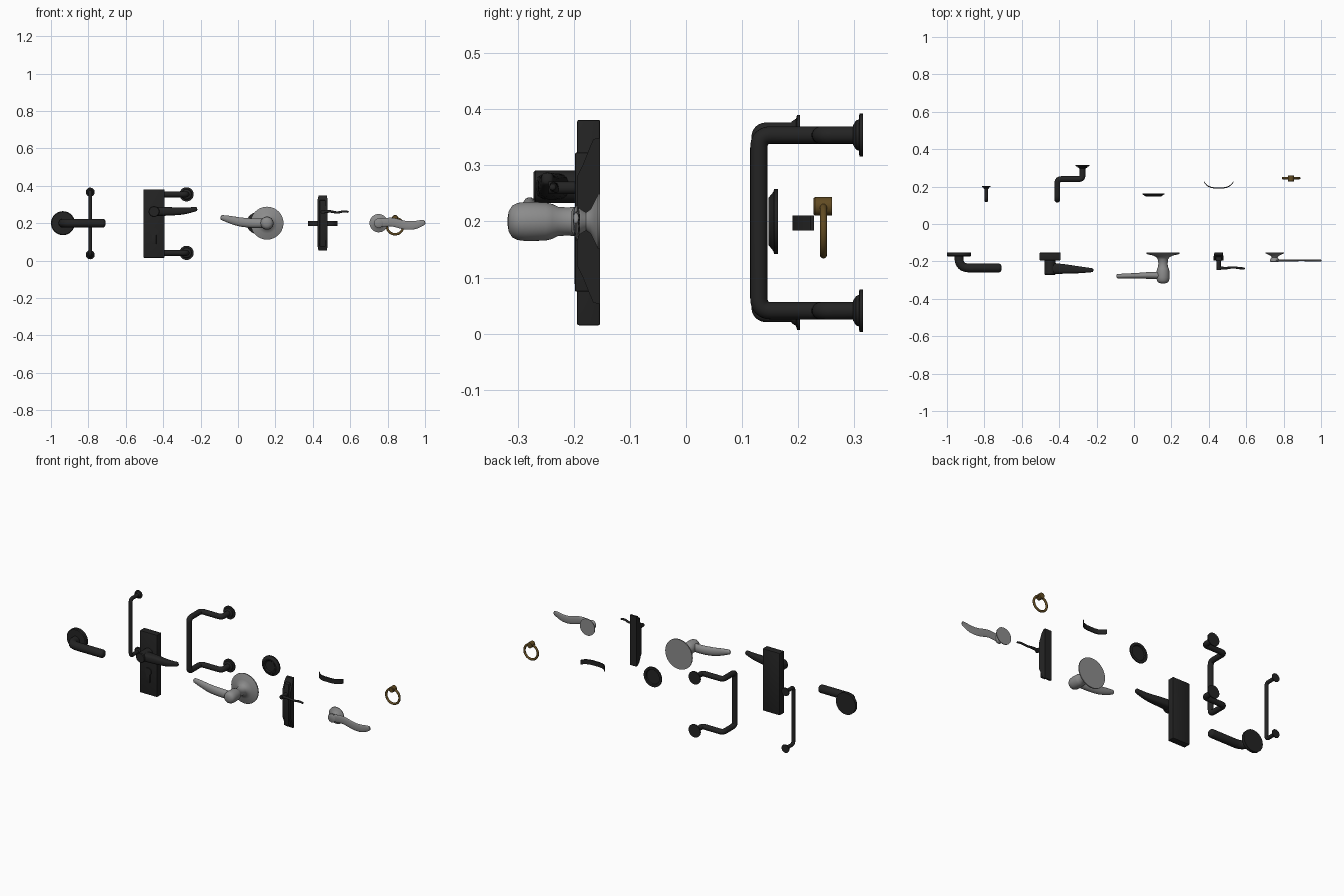
import bpy, bmesh, math
from mathutils import Vector, Quaternion

if "Cube" in bpy.data.objects:
    bpy.data.objects.remove(bpy.data.objects["Cube"])


def mat(name, col):
    m = bpy.data.materials.new(name)
    m.diffuse_color = (*col, 1)
    m.use_nodes = True
    m.node_tree.nodes["Principled BSDF"].inputs["Base Color"].default_value = m.diffuse_color
    return m


BLACK = mat("matte_black", (0.017, 0.017, 0.017))
STEEL = mat("satin_steel", (0.26, 0.26, 0.26))
BRASS = mat("aged_brass", (0.12, 0.07, 0.016))


def finish(bm, name, m):
    bmesh.ops.recalc_face_normals(bm, faces=bm.faces)
    me = bpy.data.meshes.new(name)
    bm.to_mesh(me)
    bm.free()
    me.materials.append(m)
    ob = bpy.data.objects.new(name, me)
    bpy.context.collection.objects.link(ob)
    bpy.ops.object.select_all(action='DESELECT')
    ob.select_set(True)
    bpy.context.view_layer.objects.active = ob
    bpy.ops.object.shade_smooth_by_angle(angle=math.radians(35))
    return ob


def skin(bm, rings):
    n = len(rings[0])
    for a, b in zip(rings, rings[1:]):
        for i in range(n):
            bm.faces.new((a[i], a[(i + 1) % n], b[(i + 1) % n], b[i]))
    bm.faces.new(rings[0])
    bm.faces.new(rings[-1])


def lathe(name, x, z, prof, m, n=40):
    """Turned part around the y axis; profile of (radius, y)."""
    bm = bmesh.new()
    rings = []
    for r, y in prof:
        rings.append([bm.verts.new((x + r * math.cos(2 * math.pi * i / n), y,
                                    z + r * math.sin(2 * math.pi * i / n))) for i in range(n)])
    skin(bm, rings)
    return finish(bm, name, m)


def fillet(pts, rad, k=8):
    """Round the inner corners of a path."""
    pts = [Vector(p) for p in pts]
    out = [pts[0]]
    for a, b, c in zip(pts, pts[1:], pts[2:]):
        p, q = b + (a - b).normalized() * rad, b + (c - b).normalized() * rad
        for i in range(k + 1):
            t = i / k
            out.append(p * (1 - t) ** 2 + b * 2 * t * (1 - t) + q * t * t)
    return out + [pts[-1]]


def spline(keys, k=6):
    """Smooth interpolation of key rows (x, y, z, half_z, half_depth)."""
    out = []
    for i in range(len(keys) - 1):
        p = [Vector(keys[max(0, min(len(keys) - 1, i + d))]) for d in (-1, 0, 1, 2)]
        for j in range(k):
            t = j / k
            out.append(0.5 * (2 * p[1] + (p[2] - p[0]) * t + (2 * p[0] - 5 * p[1] + 4 * p[2] - p[3]) * t * t
                              + (3 * p[1] - p[0] - 3 * p[2] + p[3]) * t ** 3))
    return out + [Vector(keys[-1])]


def sweep(name, path, radii, m, n=20, power=1.0, tip=True):
    """Elliptical section along a path; radii are (half_z, half_side) per point."""
    path = [Vector(p) for p in path]
    radii = list(radii)
    if tip:  # rounded end
        d = (path[-1] - path[-2]).normalized()
        end, (a, b) = path[-1], radii[-1]
        r = min(a, b)
        path[-1] = end - d * r * 0.6
        for s, f in ((0.25, 0.92), (0.45, 0.75), (0.6, 0.4)):
            path.append(end + d * r * (s - 0.6))
            radii.append((a * f, b * f))
    bm = bmesh.new()
    rings, up, last = [], None, None
    for i, p in enumerate(path):
        t = (path[min(i + 1, len(path) - 1)] - path[max(i - 1, 0)]).normalized()
        if up is None:
            up = Vector((0, 0, 1)) if abs(t.z) < 0.9 else Vector((0, 1, 0))
        else:
            up = last.rotation_difference(t) @ up
        up = (up - t * up.dot(t)).normalized()
        last = t
        side = t.cross(up)
        ring = []
        for j in range(n):
            c, s = math.cos(2 * math.pi * j / n), math.sin(2 * math.pi * j / n)
            c = math.copysign(abs(c) ** power, c)
            s = math.copysign(abs(s) ** power, s)
            ring.append(bm.verts.new(p + up * c * radii[i][0] + side * s * radii[i][1]))
        rings.append(ring)
    skin(bm, rings)
    return finish(bm, name, m)


def tube(name, pts, r, rad, m, tip=False):
    path = fillet(pts, rad)
    return sweep(name, path, [(r, r)] * len(path), m, tip=tip)


def lever(name, keys, m, power=1.0):
    rows = spline(keys)
    return sweep(name, [v[:3] for v in rows], [(v[3], v[4]) for v in rows], m, power=power)


def box(name, lo, hi, m, bevel=0.003):
    bm = bmesh.new()
    bmesh.ops.create_cube(bm, size=1)
    for v in bm.verts:
        v.co = [(lo[i] + hi[i]) / 2 + v.co[i] * (hi[i] - lo[i]) for i in range(3)]
    if bevel:
        bmesh.ops.bevel(bm, geom=bm.edges[:], offset=bevel, segments=2, affect='EDGES', profile=0.5)
    return finish(bm, name, m)


# Round-bar lever on a round rose
lathe("bar_lever_rose", -0.936, 0.2, [(0.064, -0.153), (0.064, -0.169), (0.06, -0.174), (0.03, -0.175)], BLACK)
tube("bar_lever", [(-0.936, -0.16, 0.2), (-0.936, -0.235, 0.2), (-0.708, -0.235, 0.2)], 0.0235, 0.055, BLACK, True)

# Lever on a tall lock plate
box("lock_plate", (-0.505, -0.194, 0.015), (-0.393, -0.153, 0.381), BLACK)
lathe("lock_lever_hub", -0.449, 0.262, [(0.029, -0.19), (0.029, -0.268), (0.026, -0.272)], BLACK)
lever("lock_lever", [(-0.45, -0.238, 0.262, 0.024, 0.031), (-0.38, -0.24, 0.263, 0.023, 0.026),
                     (-0.29, -0.245, 0.265, 0.018, 0.018), (-0.218, -0.247, 0.277, 0.011, 0.01)], BLACK, 0.7)
lathe("lock_cylinder", -0.449, 0.154, [(0.021, -0.19), (0.021, -0.199)], BLACK, 24)
box("lock_cylinder_tail", (-0.461, -0.199, 0.088), (-0.437, -0.19, 0.15), BLACK, 0.002)

# Large steel lever with turned knob
lathe("knob_lever_rose", 0.155, 0.2, [(0.088, -0.153), (0.088, -0.159), (0.08, -0.163), (0.055, -0.168),
      (0.035, -0.178), (0.027, -0.19), (0.025, -0.21), (0.026, -0.228), (0.031, -0.238), (0.034, -0.25),
      (0.035, -0.285), (0.033, -0.3), (0.028, -0.31), (0.018, -0.316), (0.006, -0.318)], STEEL)
lever("knob_lever", [(0.155, -0.275, 0.2, 0.024, 0.02), (0.08, -0.275, 0.2, 0.025, 0.018),
                     (0.01, -0.277, 0.207, 0.024, 0.015), (-0.05, -0.278, 0.221, 0.019, 0.013),
                     (-0.093, -0.279, 0.232, 0.012, 0.011)], STEEL)

# Narrow plate with scooped ends and a slim wavy lever
bm = bmesh.new()
half = [(-0.153, 0.148), (-0.165, 0.146), (-0.174, 0.125), (-0.184, 0.1), (-0.194, 0.08)]
prof = half + [(y, -h) for y, h in reversed(half)]
rings = [[bm.verts.new((0.4525 + s * (0.027 if abs(h) < 0.13 else 0.022), y, 0.201 + h)) for y, h in prof]
         for s in (-1, 1)]
skin(bm, rings)
finish(bm, "narrow_plate", BLACK)
box("narrow_plate_rib", (0.437, -0.198, 0.075), (0.468, -0.157, 0.323), BLACK)
tube("slim_lever_stem", [(0.453, -0.18, 0.26), (0.453, -0.215, 0.26), (0.453, -0.245, 0.26)], 0.011, 0.01, BLACK)
lever("slim_lever", [(0.447, -0.235, 0.26, 0.01, 0.009), (0.49, -0.236, 0.263, 0.007, 0.007),
                     (0.53, -0.232, 0.257, 0.006, 0.006), (0.565, -0.236, 0.263, 0.006, 0.006),
                     (0.592, -0.238, 0.26, 0.005, 0.006)], BLACK)

# Flat wavy steel lever on a flared rose
lathe("wave_lever_rose", 0.752, 0.2, [(0.049, -0.153), (0.049, -0.157), (0.036, -0.163), (0.022, -0.17),
      (0.016, -0.178), (0.021, -0.186), (0.025, -0.192), (0.025, -0.2), (0.018, -0.204)], STEEL)
lever("wave_lever", [(0.745, -0.196, 0.2, 0.022, 0.006), (0.82, -0.195, 0.206, 0.023, 0.006),
                     (0.89, -0.194, 0.19, 0.023, 0.005), (0.94, -0.195, 0.189, 0.022, 0.005),
                     (0.98, -0.196, 0.2, 0.017, 0.005), (1.0, -0.196, 0.207, 0.01, 0.005)], STEEL)

# Slim straight pull
tube("slim_pull", [(-0.79, 0.2, 0.366), (-0.79, 0.127, 0.366), (-0.79, 0.127, 0.031), (-0.79, 0.2, 0.031)],
     0.0105, 0.018, BLACK)
for i, z in enumerate((0.366, 0.031)):
    lathe(f"slim_pull_foot_{i}", -0.79, z, [(0.012, 0.188), (0.017, 0.196), (0.024, 0.198), (0.024, 0.203)], BLACK)

# Offset pull with two mounting flanges
zt, zb = 0.354, 0.041
tube("offset_pull", [(-0.275, 0.31, zt), (-0.275, 0.24, zt), (-0.41, 0.24, zt), (-0.41, 0.13, zt), (-0.41, 0.13, zb),
                     (-0.41, 0.24, zb), (-0.275, 0.24, zb), (-0.275, 0.31, zb)], 0.0155, 0.022, BLACK)
for i, z in enumerate((zt, zb)):
    lathe(f"offset_pull_flange_{i}", -0.275, z, [(0.018, 0.298), (0.026, 0.303), (0.028, 0.308),
                                                 (0.038, 0.309), (0.038, 0.315)], BLACK)

# Stepped round knob plate
lathe("round_knob", 0.104, 0.2, [(0.03, 0.152), (0.036, 0.147), (0.042, 0.147), (0.053, 0.156), (0.058, 0.157),
                                 (0.058, 0.164), (0.044, 0.164), (0.041, 0.158), (0.02, 0.158)], BLACK)

# Curved strip pull
bm = bmesh.new()
edge = [(0, 0.194), (0.025, 0.194), (0.042, 0.197), (0.056, 0.203), (0.068, 0.212), (0.078, 0.226)]
line = [(-x, y) for x, y in reversed(edge[1:])] + edge
rings = [[bm.verts.new((0.453 + x, y + d, z)) for d, z in ((-0.004, 0.184), (-0.004, 0.211), (0.002, 0.211), (0.002, 0.184))]
         for x, y in line]
skin(bm, rings)
finish(bm, "strip_pull", BLACK)

# Brass ring pull
lathe("ring_pull_boss", 0.84, 0.227, [(0.014, 0.227), (0.0165, 0.23), (0.0165, 0.26)], BRASS)
bpy.ops.mesh.primitive_torus_add(location=(0.84, 0.245, 0.184), rotation=(math.pi / 2, 0, 0), major_radius=0.0435,
                                 minor_radius=0.0065, major_segments=48, minor_segments=14)
ring = bpy.context.object
ring.name = "ring_pull_ring"
ring.data.materials.append(BRASS)
bpy.ops.object.shade_smooth_by_angle()
